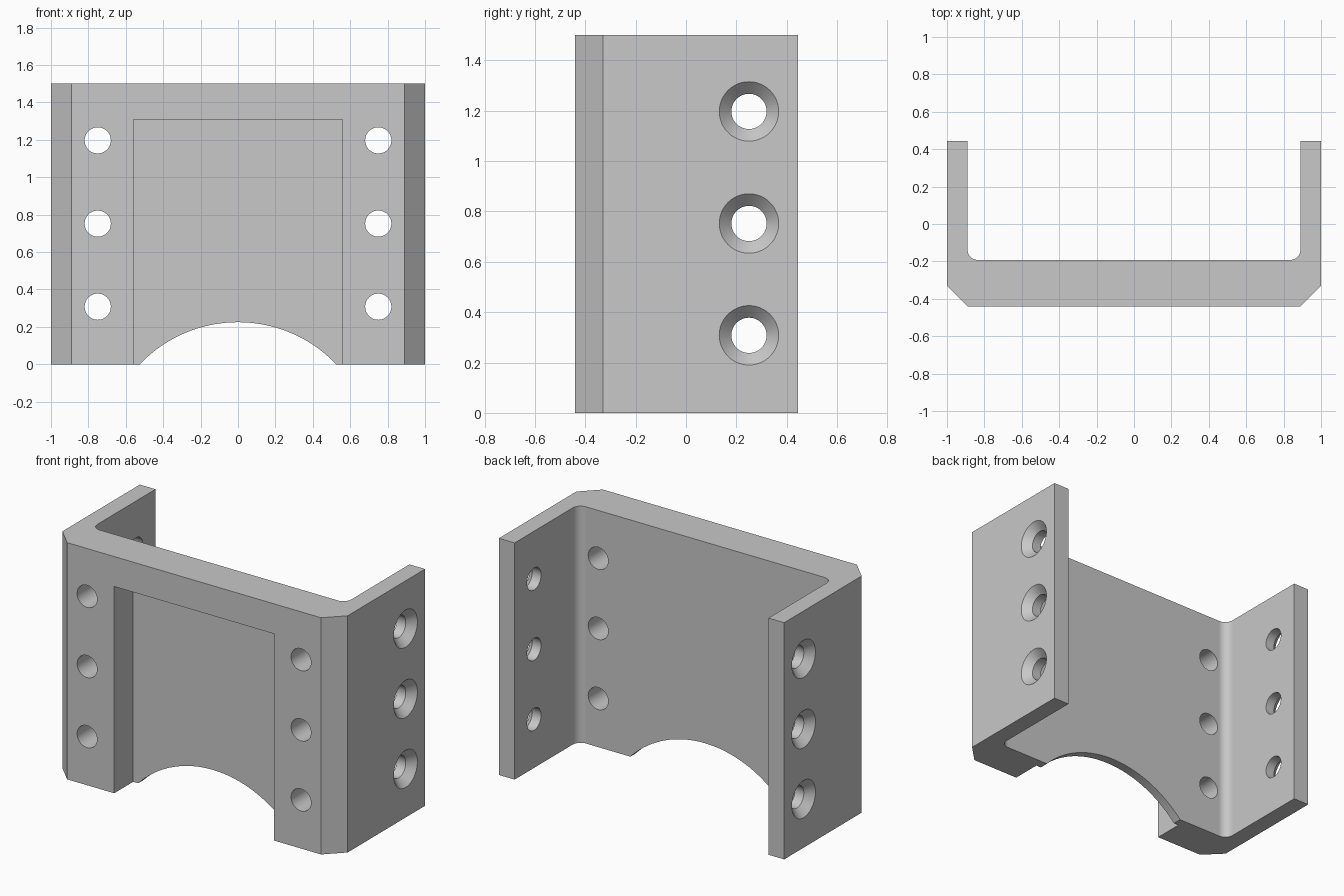
import bpy
import bmesh
from math import pi, sin, cos
from mathutils import Matrix, Vector

cube = bpy.data.objects.get("Cube")
if cube:
    bpy.data.objects.remove(cube, do_unlink=True)

HEIGHT = 1.5
HOLE_HEIGHTS = (0.308, 0.752, 1.197)
HOLE_R = 0.07
SINK_R = 0.118

grey = bpy.data.materials.new("plain_grey")
grey.use_nodes = True
grey.diffuse_color = (0.58, 0.58, 0.58, 1)
grey.node_tree.nodes["Principled BSDF"].inputs["Base Color"].default_value = grey.diffuse_color


def add_object(name, bm):
    bmesh.ops.recalc_face_normals(bm, faces=bm.faces)
    mesh = bpy.data.meshes.new(name)
    bm.to_mesh(mesh)
    bm.free()
    mesh.materials.append(grey)
    obj = bpy.data.objects.new(name, mesh)
    bpy.context.collection.objects.link(obj)
    return obj


def rod(name, start, end, r1, r2, segments=48):
    """Cylinder or cone between two points."""
    start, end = Vector(start), Vector(end)
    axis = end - start
    turn = axis.to_track_quat('Z', 'Y').to_matrix().to_4x4()
    bm = bmesh.new()
    bmesh.ops.create_cone(bm, cap_ends=True, segments=segments, radius1=r1, radius2=r2,
                          depth=axis.length, matrix=Matrix.Translation((start + end) / 2) @ turn)
    return add_object(name, bm)


# U-shaped channel: half profile with outer chamfer and inner fillet, mirrored and extruded
half = [(0.89, -0.44), (1, -0.33), (1, 0.445), (0.89, 0.445)]
fillet, steps = 0.055, 8
for i in range(steps + 1):
    a = i / steps * pi / 2
    half.append((0.835 + fillet * cos(a), -0.137 - fillet * sin(a)))
profile = half + [(-x, y) for x, y in reversed(half)]

bm = bmesh.new()
base = bm.faces.new([bm.verts.new((x, y, 0)) for x, y in profile])
top = bmesh.ops.extrude_face_region(bm, geom=[base])["geom"]
bmesh.ops.translate(bm, vec=(0, 0, HEIGHT),
                    verts=[v for v in top if isinstance(v, bmesh.types.BMVert)])
bracket = add_object("channel_bracket", bm)

# Front pocket, open at the bottom
bm = bmesh.new()
bmesh.ops.create_cube(bm, size=1, matrix=Matrix.Translation((0, -0.45, 0.555))
                      @ Matrix.Diagonal((1.12, 0.4, 1.51, 1)))
cutters = [add_object("pocket_cutter", bm)]

# Arched notch in the lower edge
cutters.append(rod("arch_cutter", (0, -0.7, -0.5), (0, 0.2, -0.5), 0.725, 0.725, 128))

# Plain holes in the front, countersunk holes in the side flanges
for z in HOLE_HEIGHTS:
    for s in (-1, 1):
        cutters.append(rod("front_hole_cutter", (0.75 * s, -0.6, z), (0.75 * s, 0, z), HOLE_R, HOLE_R))
        cutters.append(rod("side_hole_cutter", (0.8 * s, 0.25, z), (1.1 * s, 0.25, z), HOLE_R, HOLE_R))
        cutters.append(rod("countersink_cutter", (1.02 * s, 0.25, z), (0.94 * s, 0.25, z),
                           SINK_R + 0.02, SINK_R - 0.06))

for cutter in cutters:
    cutter.hide_render = True
    mod = bracket.modifiers.new(cutter.name, 'BOOLEAN')
    mod.operation = 'DIFFERENCE'
    mod.solver = 'EXACT'
    mod.object = cutter

# Bake the cuts and remove the cutters
bpy.context.view_layer.update()
deps = bpy.context.evaluated_depsgraph_get()
result = bpy.data.meshes.new_from_object(bracket.evaluated_get(deps))
bracket.modifiers.clear()
bracket.data = result
for cutter in cutters:
    bpy.data.objects.remove(cutter, do_unlink=True)

# Smooth holes and fillets, flat planes
bpy.ops.object.select_all(action='DESELECT')
bracket.select_set(True)
bpy.context.view_layer.objects.active = bracket
bpy.ops.object.shade_smooth_by_angle(angle=pi / 6)
for face in result.polygons:
    if max(abs(c) for c in face.normal) > 0.99995:
        face.use_smooth = False
